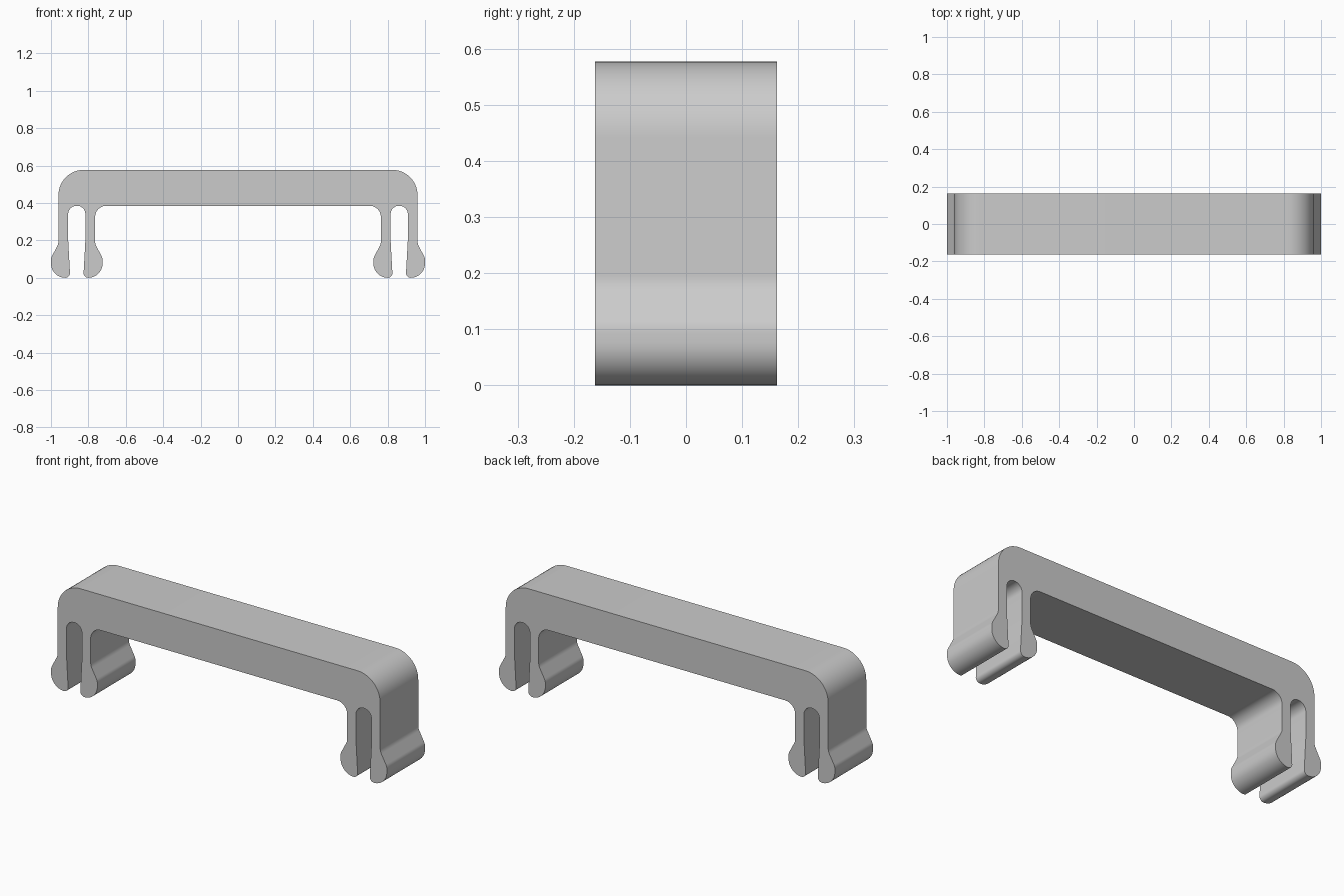
import bpy
import bmesh
import math
from mathutils import Vector

if "Cube" in bpy.data.objects:
    bpy.data.objects.remove(bpy.data.objects["Cube"], do_unlink=True)

HALF_DEPTH = 0.162
CLIP_X = 0.862          # centre line of each split clip
TOP, UNDER = 0.577, 0.385

# Single grey plastic
grey = bpy.data.materials.new("grey_plastic")
grey.use_nodes = True
colour = (0.6, 0.6, 0.6, 1)
grey.diffuse_color = colour
grey.node_tree.nodes["Principled BSDF"].inputs["Base Color"].default_value = colour


def fillet(prev, corner, nxt, radius):
    """Points of a tangent arc that rounds one profile corner."""
    a, b = (prev - corner).normalized(), (nxt - corner).normalized()
    half = a.angle(b) / 2
    centre = corner + (a + b).normalized() * radius / math.sin(half)
    start = corner + a * radius / math.tan(half) - centre
    end = corner + b * radius / math.tan(half) - centre
    sweep = math.pi - 2 * half
    steps = max(3, math.ceil(sweep / math.radians(7)))
    return [centre + (start * math.sin(sweep * (1 - i / steps))
                      + end * math.sin(sweep * i / steps)) / math.sin(sweep)
            for i in range(steps + 1)]


def round_path(corners):
    """Round every inner corner of an open path of (x, z, radius)."""
    pts = [Vector(c[:2]) for c in corners]
    out = [pts[0]]
    for i in range(1, len(pts) - 1):
        out += fillet(pts[i - 1], pts[i], pts[i + 1], corners[i][2])
    return out + [pts[-1]]


# One prong: bulged foot, then up the slot side (offset from clip centre)
prong = [(0.098, 0.181, 0.06), (0.138, 0.106, 0.05), (0.138, 0, 0.077),
         (0.035, 0, 0.025), (0.046, 0.2, 0.5), (0.046, UNDER, 0.045)]
outer = [(CLIP_X + x, z, r) for x, z, r in prong]
inner = [(CLIP_X - x, z, r) for x, z, r in reversed(prong)]

# Right half of the bracket outline, mirrored for the other half
half = round_path([(0, TOP, 0), (CLIP_X + 0.098, TOP, 0.135)] + outer + inner
                  + [(CLIP_X - 0.098, UNDER, 0.06), (0, UNDER, 0)])
outline = half + [Vector((-p.x, p.y)) for p in reversed(half[1:-1])]

# Fill the concave outline with triangles, then extrude it through the depth
bm = bmesh.new()
verts = [bm.verts.new((p.x, -HALF_DEPTH, p.y)) for p in outline]
edges = [bm.edges.new((verts[i - 1], v)) for i, v in enumerate(verts)]
bmesh.ops.triangle_fill(bm, edges=edges, use_beauty=True, normal=(0, -1, 0))
grown = bmesh.ops.extrude_face_region(bm, geom=bm.faces[:], use_keep_orig=True)
moved = [g for g in grown["geom"] if isinstance(g, bmesh.types.BMVert)]
bmesh.ops.translate(bm, verts=moved, vec=(0, 2 * HALF_DEPTH, 0))
bmesh.ops.recalc_face_normals(bm, faces=bm.faces)
mesh = bpy.data.meshes.new("clip_bracket")
bm.to_mesh(mesh)
bm.free()
mesh.materials.append(grey)

bracket = bpy.data.objects.new("clip_bracket", mesh)
bpy.context.collection.objects.link(bracket)
bpy.ops.object.select_all(action='DESELECT')
bracket.select_set(True)
bpy.context.view_layer.objects.active = bracket
bpy.ops.object.shade_smooth_by_angle(angle=math.radians(30))
